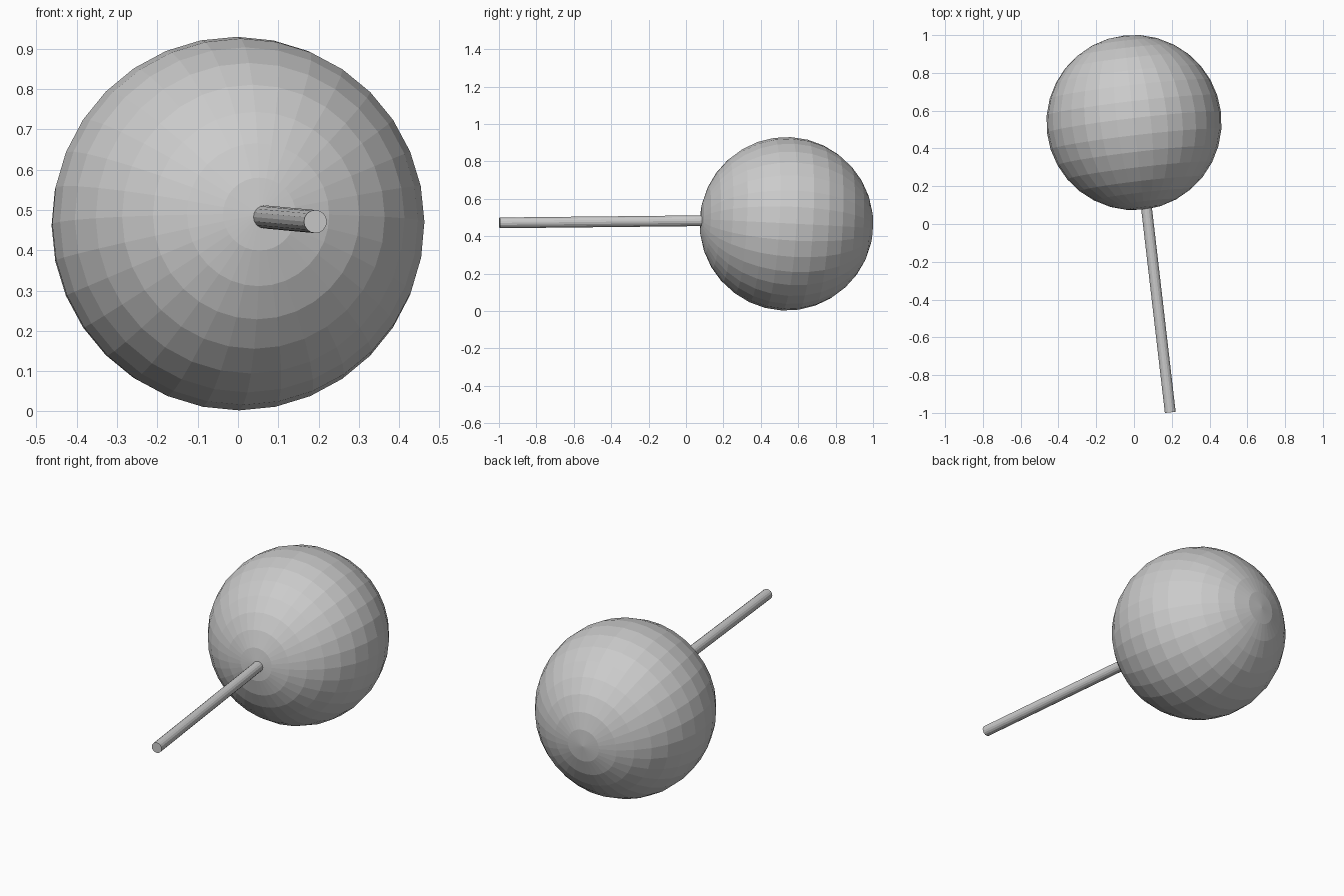
import bpy
from mathutils import Vector

if "Cube" in bpy.data.objects:
    bpy.data.objects.remove(bpy.data.objects["Cube"])


def place(name, centre, axis):
    """Name the active primitive and point its local z along the axis."""
    ob = bpy.context.object
    ob.name = name
    ob.location = centre
    ob.rotation_mode = 'QUATERNION'
    ob.rotation_quaternion = axis.to_track_quat('Z', 'Y')
    return ob


# Round head, its poles tilted slightly off the y axis
bpy.ops.mesh.primitive_uv_sphere_add(segments=32, ring_count=16, radius=0.464)
place("head", Vector((0, 0.537, 0.466)), Vector((0.054, -0.46, 0.024)))

# Thin straight stick, running a little way into the head
front = Vector((0.192, -0.997, 0.471))
back = Vector((0.061, 0.13, 0.483))
bpy.ops.mesh.primitive_cylinder_add(vertices=16, radius=0.0287,
                                    depth=(front - back).length)
place("stick", (front + back) / 2, front - back)
